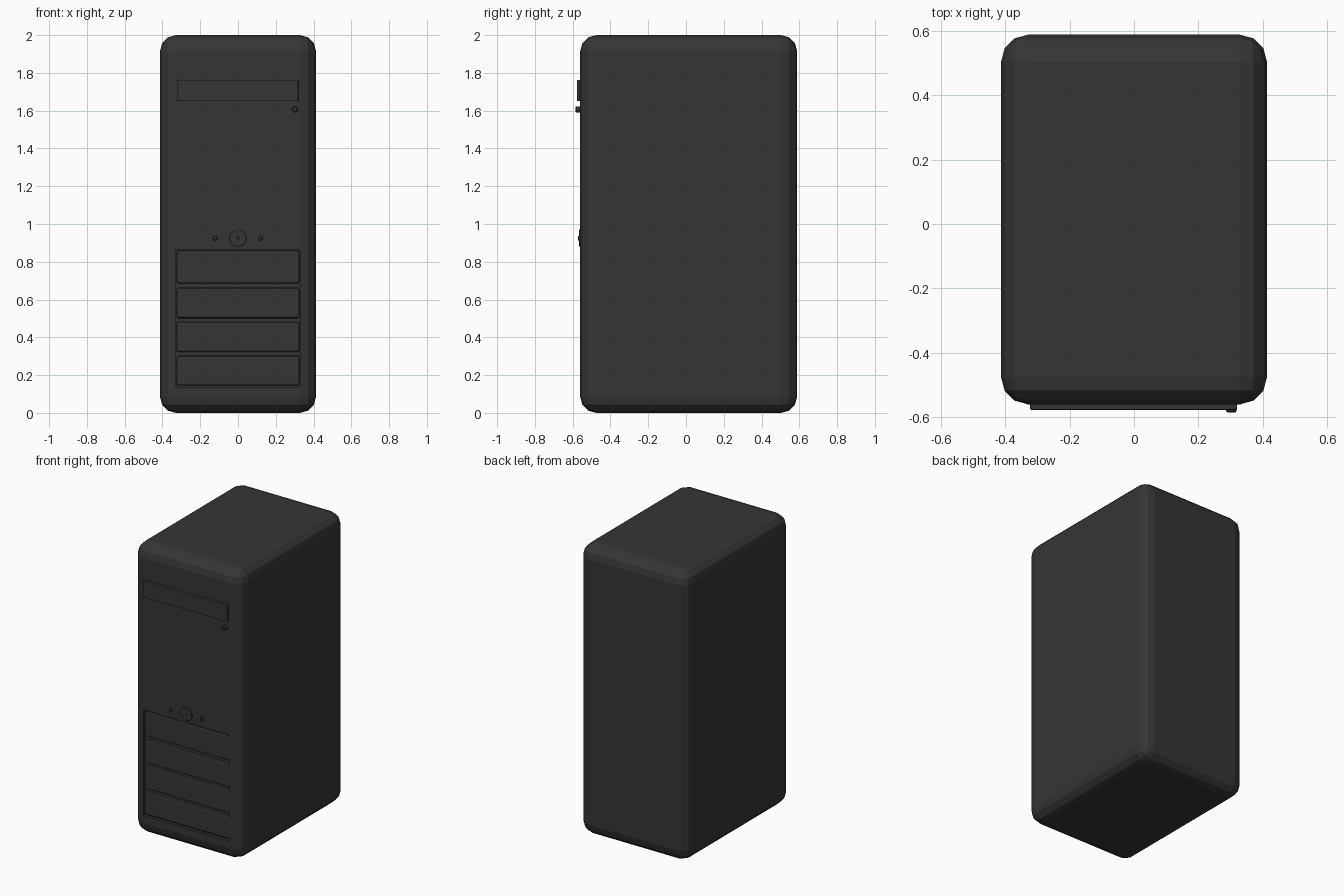
import bpy, bmesh
from math import pi
from mathutils import Matrix, Vector

default = bpy.data.objects.get("Cube")
if default:
    bpy.data.objects.remove(default, do_unlink=True)

FRONT, BACK = -0.56, 0.588
dark = bpy.data.materials.new("charcoal_plastic")
dark.use_nodes = True
colour = (0.036, 0.036, 0.036, 1)
dark.diffuse_color = colour
dark.node_tree.nodes["Principled BSDF"].inputs["Base Color"].default_value = colour


def finish(name, bm):
    bmesh.ops.recalc_face_normals(bm, faces=bm.faces)
    mesh = bpy.data.meshes.new(name)
    bm.to_mesh(mesh)
    bm.free()
    mesh.materials.append(dark)
    obj = bpy.data.objects.new(name, mesh)
    bpy.context.collection.objects.link(obj)
    return obj


def box_mesh(low, high, bevel, segments):
    low, high = Vector(low), Vector(high)
    bm = bmesh.new()
    bmesh.ops.create_cube(bm, size=1)
    for v in bm.verts:
        v.co = (low + high) / 2 + v.co * (high - low)
    bmesh.ops.bevel(bm, geom=bm.edges[:], offset=bevel, segments=segments,
                    profile=0.5, affect='EDGES')
    return bm


def disc(name, x, z, radius, depth, sides=16):
    # Round part standing out from the front panel, with a softened rim
    bm = bmesh.new()
    bmesh.ops.create_cone(bm, cap_ends=True, segments=sides, radius1=radius,
                          radius2=radius, depth=depth + 0.01)
    rim = [e for e in bm.edges if all(v.co.z > 0 for v in e.verts)]
    bmesh.ops.bevel(bm, geom=rim, offset=min(radius, depth) * 0.25,
                    segments=1, affect='EDGES')
    spot = Vector((x, FRONT + 0.005 - depth / 2, z))
    bm.transform(Matrix.Translation(spot) @ Matrix.Rotation(pi / 2, 4, 'X'))
    return finish(name, bm)


# Rounded case with a shallow recess for the drive bays
bm = box_mesh((-0.413, FRONT, 0), (0.413, BACK, 2), 0.085, 3)
panel = min(bm.faces, key=lambda f: (round(f.calc_center_median().y, 4), -f.calc_area()))
bmesh.ops.inset_individual(bm, faces=[panel], thickness=0.05)
for v in panel.verts:
    v.co.x = 0.332 if v.co.x > 0 else -0.332
    v.co.z = 0.866 if v.co.z > 1 else 0.136
bmesh.ops.inset_individual(bm, faces=[panel], thickness=0)
for v in panel.verts:
    v.co.y += 0.02
finish("case", bm)

# Four bay covers
for i, (bottom, top) in enumerate([(0.145, 0.303), (0.322, 0.482),
                                   (0.501, 0.663), (0.685, 0.86)]):
    finish(f"bay_cover_{i + 1}",
           box_mesh((-0.325, FRONT + 0.002, bottom), (0.325, FRONT + 0.03, top), 0.011, 2))

# Optical drive, its eject button and the power controls
finish("optical_drive", box_mesh((-0.323, FRONT - 0.017, 1.65), (0.32, FRONT + 0.02, 1.763), 0.004, 2))
disc("eject_button", 0.302, 1.607, 0.016, 0.025)
disc("power_button", 0, 0.925, 0.045, 0.007, 24)
disc("power_light", 0, 0.925, 0.007, 0.011, 12)
for side, x in (("right", -0.12), ("left", 0.12)):
    disc(f"{side}_indicator", x, 0.925, 0.012, 0.013)
